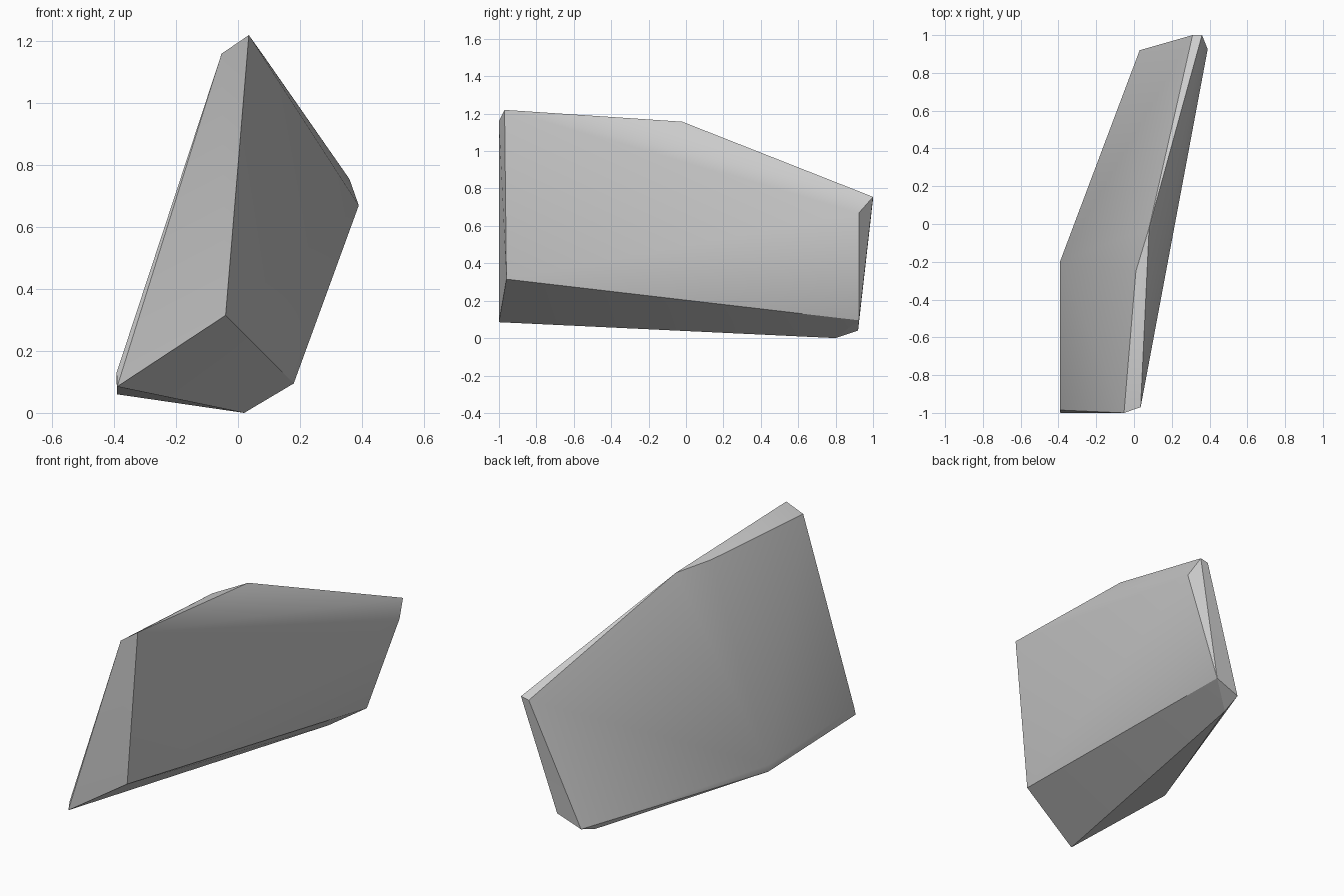
import bpy
import bmesh
from math import radians

cube = bpy.data.objects.get("Cube")
if cube:
    bpy.data.objects.remove(cube, do_unlink=True)

# Plain grey stone
stone = bpy.data.materials.new("grey stone")
stone.use_nodes = True
colour = (0.6, 0.6, 0.6, 1)
stone.diffuse_color = colour
stone.node_tree.nodes["Principled BSDF"].inputs["Base Color"].default_value = colour

# Corners of the chipped boulder
front_end = [(0.035, -0.97, 1.22), (-0.053, -1, 1.16), (-0.04, -0.96, 0.315),
             (-0.39, -1, 0.085), (-0.392, -0.985, 0.13)]
ridge = [(0.01, -0.25, 1.165), (0.08, -0.02, 1.157)]
left_foot = [(-0.392, -0.2, 0.1), (-0.39, -0.2, 0.06)]
back_end = [(0.36, 1, 0.755), (0.31, 1, 0.745), (0.39, 0.925, 0.67),
            (0.18, 0.925, 0.095), (0.03, 0.92, 0.04), (0.02, 0.8, 0)]

# Wrap the corners in a convex shell
bm = bmesh.new()
for corner in front_end + ridge + left_foot + back_end:
    bm.verts.new(corner)
hull = bmesh.ops.convex_hull(bm, input=bm.verts)
loose = {v for v in hull["geom_interior"] + hull["geom_unused"]
         if isinstance(v, bmesh.types.BMVert)}
bmesh.ops.delete(bm, geom=list(loose), context="VERTS")
bmesh.ops.recalc_face_normals(bm, faces=bm.faces)
mesh = bpy.data.meshes.new("rock")
bm.to_mesh(mesh)
bm.free()
mesh.materials.append(stone)

rock = bpy.data.objects.new("rock", mesh)
bpy.context.collection.objects.link(rock)
bpy.context.view_layer.objects.active = rock
rock.select_set(True)
bpy.ops.object.shade_smooth_by_angle(angle=radians(30))
